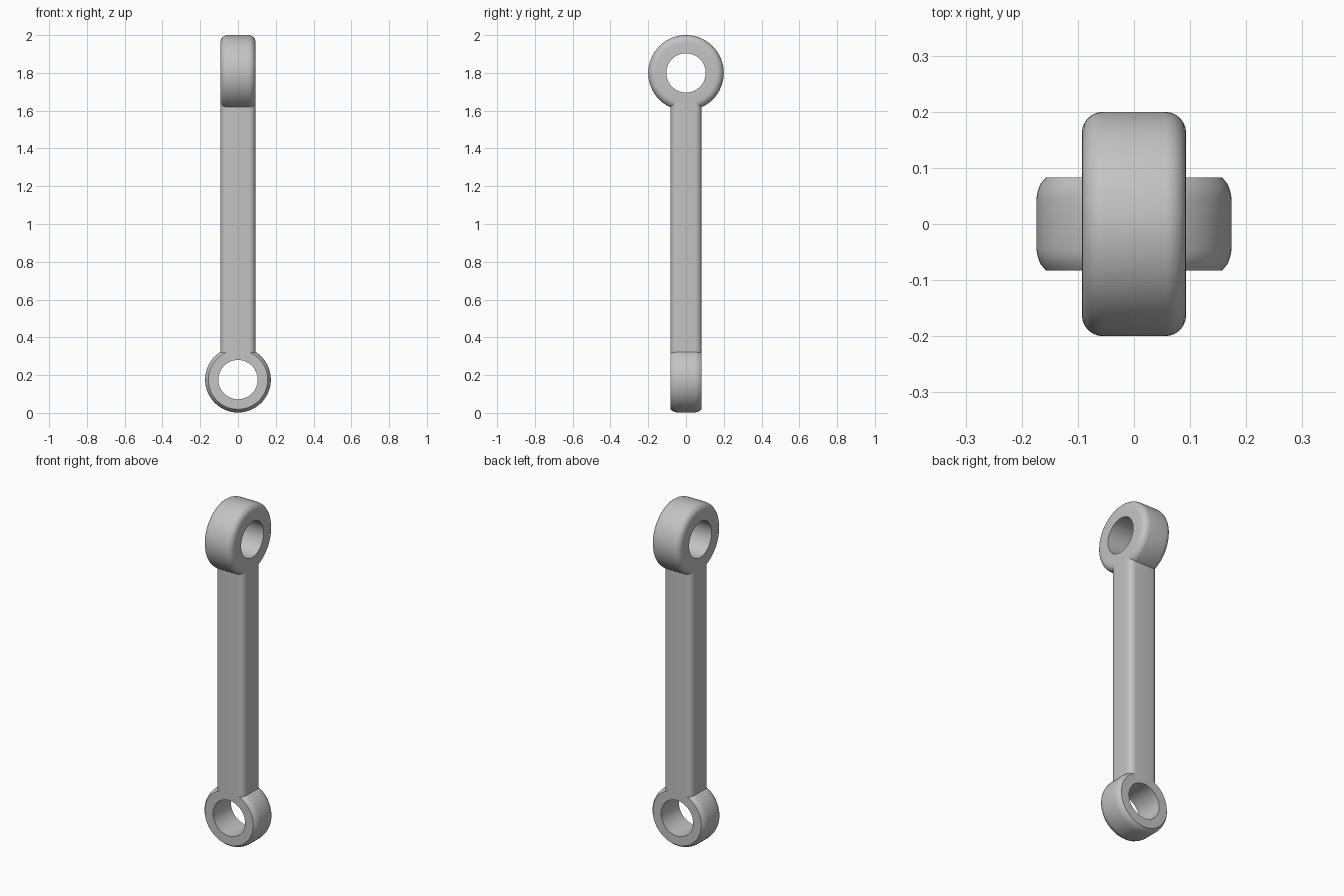
import bpy, bmesh, math
from mathutils import Matrix

cube = bpy.data.objects.get("Cube")
if cube:
    bpy.data.objects.remove(cube, do_unlink=True)

steel = bpy.data.materials.new("grey_steel")
steel.use_nodes = True
colour = (0.55, 0.55, 0.55, 1)
steel.diffuse_color = colour
steel.node_tree.nodes["Principled BSDF"].inputs["Base Color"].default_value = colour

HALF_X, HALF_Y = 0.093, 0.083   # half width and half depth of the shaft
BORE = 0.104


def finish(name, bm):
    bmesh.ops.recalc_face_normals(bm, faces=bm.faces)
    mesh = bpy.data.meshes.new(name)
    bm.to_mesh(mesh)
    bm.free()
    mesh.materials.append(steel)
    mesh.shade_smooth()
    mesh.set_sharp_from_angle(angle=math.radians(35))
    obj = bpy.data.objects.new(name, mesh)
    bpy.context.collection.objects.link(obj)
    return obj


def eye(name, edge, half, turn, height, segments=64):
    """Ring lathed about z from half an outer edge, then turned and lifted."""
    section = [(BORE, half)] + edge[::-1]
    section += [(r, -h) for r, h in edge] + [(BORE, -half)]
    bm = bmesh.new()
    loops = []
    for i in range(segments):
        a = math.tau * i / segments
        loops.append([bm.verts.new((r * math.cos(a), r * math.sin(a), h))
                      for r, h in section])
    n = len(section)
    for i, loop in enumerate(loops):
        after = loops[(i + 1) % segments]
        for j in range(n):
            k = (j + 1) % n
            bm.faces.new((loop[j], after[j], after[k], loop[k]))
    bm.transform(Matrix.Translation((0, 0, height)) @ turn)
    return finish(name, bm)


# Upper eye: bore along x, fully rounded outer edges
ROUND = 0.038
upper_edge = [(0.2 - ROUND + ROUND * math.cos(a), HALF_X - ROUND + ROUND * math.sin(a))
              for a in (math.pi / 2 * i / 6 for i in range(7))]
eye("upper_eye", upper_edge, HALF_X, Matrix.Rotation(math.pi / 2, 4, 'Y'), 1.8)

# Lower eye: bore along y, shallower edge that meets the flat sides at a crease
lower_edge = [(0.174, 0.045), (0.172, 0.057), (0.167, 0.071), (0.157, HALF_Y)]
eye("lower_eye", lower_edge, HALF_Y, Matrix.Rotation(math.pi / 2, 4, 'X'), 0.176)

# Shaft: box with rounded upright edges, its ends buried in the eyes
bottom, top = 0.295, 1.685
bm = bmesh.new()
bmesh.ops.create_cube(bm, size=1)
bm.transform(Matrix.Translation((0, 0, (bottom + top) / 2))
             @ Matrix.Diagonal((2 * HALF_X, 2 * HALF_Y, top - bottom, 1)))
upright = [e for e in bm.edges if abs(e.verts[0].co.z - e.verts[1].co.z) > 1]
bmesh.ops.bevel(bm, geom=upright, offset=0.035, segments=6, profile=0.5, affect='EDGES')
finish("shaft", bm)
